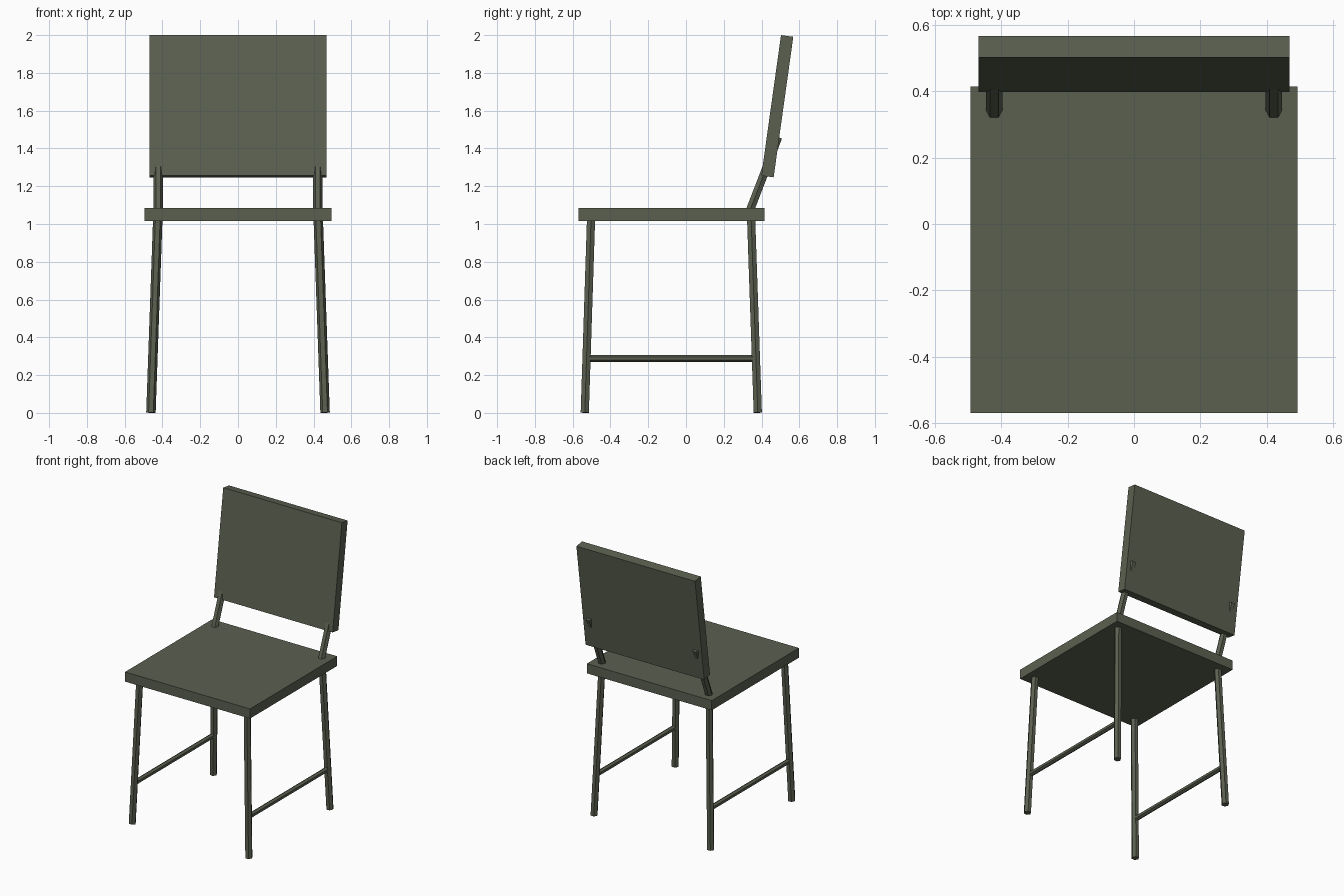
import bpy, bmesh, math
from mathutils import Vector

if "Cube" in bpy.data.objects:
    bpy.data.objects.remove(bpy.data.objects["Cube"])

olive = bpy.data.materials.new("dark olive")
olive.diffuse_color = (0.105, 0.118, 0.081, 1)
olive.use_nodes = True
olive.node_tree.nodes["Principled BSDF"].inputs["Base Color"].default_value = olive.diffuse_color


def make_object(name, bm):
    bmesh.ops.recalc_face_normals(bm, faces=bm.faces)
    mesh = bpy.data.meshes.new(name)
    bm.to_mesh(mesh)
    bm.free()
    mesh.materials.append(olive)
    obj = bpy.data.objects.new(name, mesh)
    bpy.context.collection.objects.link(obj)


def slab(name, profile, half_width):
    """Extrude a (y, z) side profile across x."""
    bm = bmesh.new()
    face = bm.faces.new([bm.verts.new((-half_width, y, z)) for y, z in profile])
    new = bmesh.ops.extrude_face_region(bm, geom=[face])["geom"]
    verts = [g for g in new if isinstance(g, bmesh.types.BMVert)]
    bmesh.ops.translate(bm, verts=verts, vec=(2 * half_width, 0, 0))
    make_object(name, bm)


def hex_rod(name, start, end, radius, corner_dir):
    """Six-sided rod between two points with a corner facing corner_dir."""
    start, end = Vector(start), Vector(end)
    d = (end - start).normalized()
    u = Vector(corner_dir)
    u = (u - d * u.dot(d)).normalized()
    v = d.cross(u)
    bm = bmesh.new()
    rings = []
    for p in (start, end):
        rings.append([bm.verts.new(p + radius * (math.cos(a) * u + math.sin(a) * v))
                      for a in (i * math.pi / 3 for i in range(6))])
        bm.faces.new(rings[-1])
    for i in range(6):
        j = (i + 1) % 6
        bm.faces.new((rings[0][i], rings[0][j], rings[1][j], rings[1][i]))
    make_object(name, bm)


# seat board and leaning backrest panel
slab("seat", [(-0.57, 1.017), (0.415, 1.017), (0.415, 1.086), (-0.57, 1.086)], 0.494)
slab("backrest", [(0.399, 1.256), (0.464, 1.247), (0.568, 1.991), (0.503, 2.0)], 0.469)

for side, s in (("left", -1), ("right", 1)):
    # splayed legs
    hex_rod(f"front_leg_{side}", (s * 0.461, -0.536, 0.001), (s * 0.424, -0.502, 1.05), 0.025, (1, 0, 0))
    hex_rod(f"back_leg_{side}", (s * 0.461, 0.380, 0.001), (s * 0.424, 0.344, 1.05), 0.025, (1, 0, 0))
    # back posts that pass through the backrest
    hex_rod(f"back_post_{side}", (s * 0.422, 0.332, 1.055), (s * 0.422, 0.488, 1.46), 0.025, (1, 0, 0))
    # side stretchers
    hex_rod(f"side_stretcher_{side}", (s * 0.451, -0.526, 0.288), (s * 0.451, 0.370, 0.288), 0.018, (0, 0, 1))
